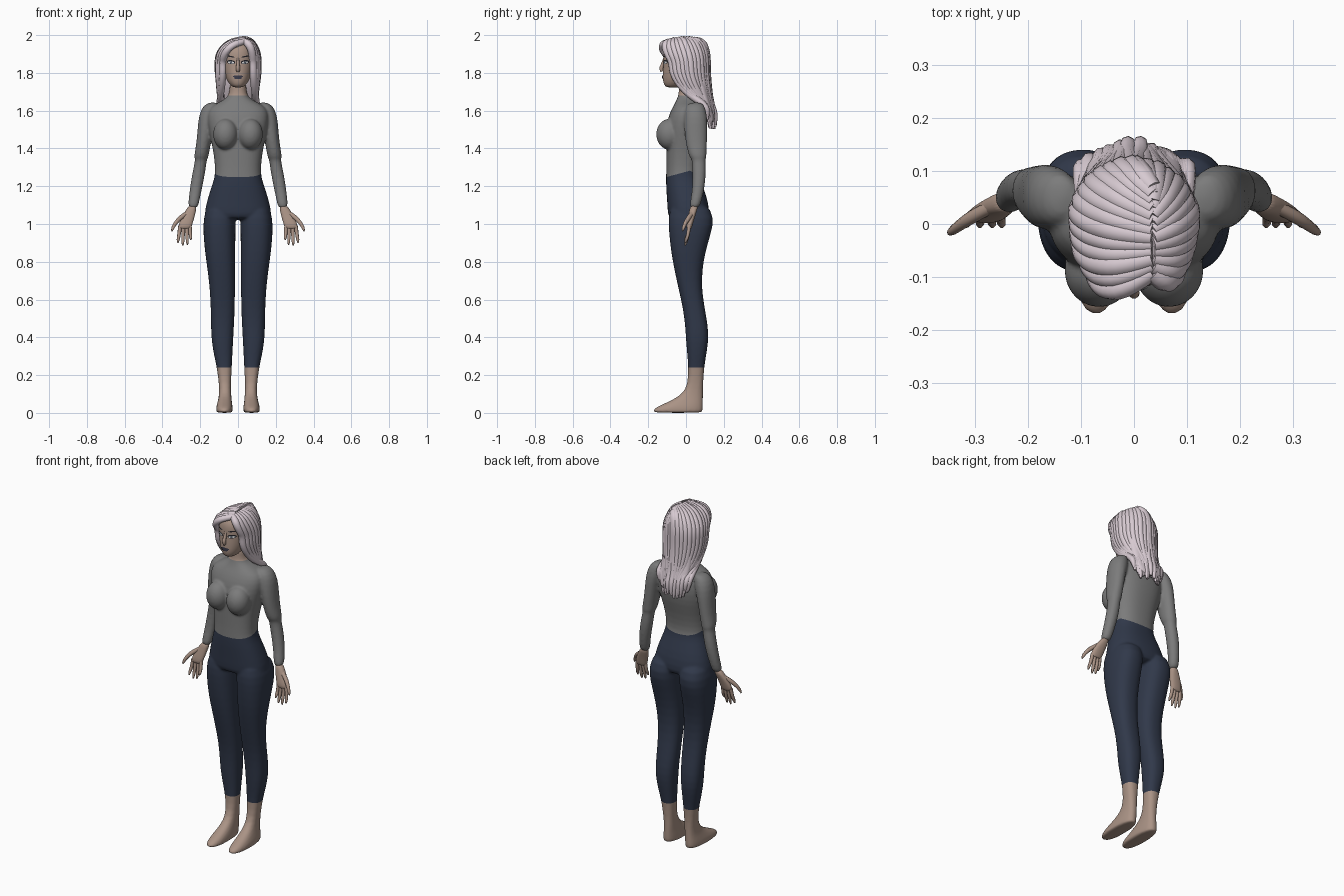
import bpy, bmesh, math, random
from mathutils import Vector
from mathutils.bvhtree import BVHTree

if "Cube" in bpy.data.objects:
    bpy.data.objects.remove(bpy.data.objects["Cube"])

random.seed(4)


def mat(name, r, g, b):
    m = bpy.data.materials.new(name)
    m.diffuse_color = (r, g, b, 1)
    m.use_nodes = True
    m.node_tree.nodes["Principled BSDF"].inputs["Base Color"].default_value = m.diffuse_color
    return m


SKIN = mat("skin", 0.40, 0.29, 0.235)
SHIRT = mat("grey shirt", 0.20, 0.20, 0.20)
PANTS = mat("navy trousers", 0.030, 0.040, 0.068)
HAIR = mat("pale hair", 0.68, 0.59, 0.64)
LIPS = mat("dark lips", 0.045, 0.045, 0.07)
LINER = mat("dark liner", 0.015, 0.015, 0.02)
WHITE = mat("eye white", 0.75, 0.75, 0.75)
IRIS = mat("grey iris", 0.10, 0.12, 0.15)


def loft(bm, rows, s=1, n=2.4, seg=28):
    """Stack of rounded sections; rows are (z, x0, x1, y_front, y_back)."""
    rings = []
    for z, x0, x1, y0, y1 in rows:
        ring = []
        for i in range(seg):
            a = 2 * math.pi * i / seg
            c, d = math.cos(a), math.sin(a)
            px = math.copysign(abs(c) ** (2 / n), c)
            py = math.copysign(abs(d) ** (2 / n), d)
            ring.append(bm.verts.new((s * ((x0 + x1) / 2 + px * (x1 - x0) / 2),
                                      (y0 + y1) / 2 + py * (y1 - y0) / 2, z)))
        rings.append(ring)
    for a, b in zip(rings, rings[1:]):
        for i in range(seg):
            j = (i + 1) % seg
            bm.faces.new((a[i], a[j], b[j], b[i]))
    bm.faces.new(rings[0])
    bm.faces.new(rings[-1])


def ball(bm, center, radii):
    new = bmesh.ops.create_uvsphere(bm, u_segments=28, v_segments=18, radius=1)["verts"]
    for v in new:
        v.co = Vector([v.co[k] * radii[k] + center[k] for k in range(3)])


def bake(ob):
    """Replace an object by its evaluated, smooth shaded mesh."""
    bpy.context.view_layer.update()
    dg = bpy.context.evaluated_depsgraph_get()
    me = bpy.data.meshes.new_from_object(ob.evaluated_get(dg))
    name, mats = ob.name, list(ob.data.materials)
    bpy.data.objects.remove(ob)
    me.materials.clear()
    for m in mats:
        me.materials.append(m)
    me.polygons.foreach_set("use_smooth", [True] * len(me.polygons))
    out = bpy.data.objects.new(name, me)
    bpy.context.collection.objects.link(out)
    return out


def finish(bm, name, mats, subsurf=0, voxel=0):
    bmesh.ops.recalc_face_normals(bm, faces=bm.faces[:])
    me = bpy.data.meshes.new(name)
    bm.to_mesh(me)
    bm.free()
    for m in mats:
        me.materials.append(m)
    ob = bpy.data.objects.new(name, me)
    bpy.context.collection.objects.link(ob)
    if subsurf:
        ob.modifiers.new("sub", 'SUBSURF').levels = subsurf
    if voxel:
        r = ob.modifiers.new("fuse", 'REMESH')
        r.mode = 'VOXEL'
        r.voxel_size = voxel
        sm = ob.modifiers.new("soften", 'SMOOTH')
        sm.factor, sm.iterations = 0.5, 4
    return bake(ob)


def tubes(name, paths, m, res=2):
    """Tapered tubes; each path is a list of (x, y, z, radius)."""
    cu = bpy.data.curves.new(name, 'CURVE')
    cu.dimensions = '3D'
    cu.bevel_depth, cu.bevel_resolution, cu.use_fill_caps = 1, res, True
    for path in paths:
        sp = cu.splines.new('NURBS')
        sp.points.add(len(path) - 1)
        for p, (x, y, z, r) in zip(sp.points, path):
            p.co, p.radius = (x, y, z, 1), r
        sp.order_u, sp.use_endpoint_u, sp.resolution_u = 3, True, 4
    cu.materials.append(m)
    ob = bpy.data.objects.new(name, cu)
    bpy.context.collection.objects.link(ob)
    return bake(ob)


# Body: torso, bust, legs with feet and sleeves fused into one skin
torso = [(1.76, .044, -.045, .06), (1.70, .045, -.035, .065), (1.67, .055, -.045, .078),
         (1.645, .10, -.055, .09), (1.62, .15, -.07, .10), (1.58, .165, -.09, .11),
         (1.52, .16, -.105, .115), (1.45, .145, -.105, .105), (1.38, .13, -.105, .085),
         (1.30, .121, -.104, .07), (1.25, .123, -.106, .072), (1.20, .14, -.106, .09),
         (1.12, .166, -.10, .118), (1.05, .18, -.097, .125), (1.02, .17, -.085, .11)]
leg = [(1.12, .012, .16, -.08, .11), (1.03, .012, .184, -.095, .152), (.95, .013, .184, -.09, .132),
       (.85, .015, .175, -.079, .102), (.75, .016, .16, -.06, .085), (.65, .016, .149, -.038, .084),
       (.55, .017, .144, -.015, .10), (.45, .022, .143, -.003, .118), (.38, .026, .14, 0, .119),
       (.30, .03, .126, .008, .106), (.24, .033, .112, .012, .096), (.15, .038, .10, .01, .09),
       (.10, .036, .10, -.02, .09), (.07, .034, .105, -.07, .09), (.045, .03, .112, -.125, .09),
       (.025, .028, .116, -.168, .09), (.008, .028, .116, -.175, .088), (0, .031, .112, -.168, .085)]
arm = [(1.645, .11, .155, .02, .085), (1.62, .10, .19, -.005, .10), (1.57, .11, .208, -.01, .113),
       (1.50, .13, .214, -.01, .113), (1.42, .145, .221, 0, .111), (1.37, .154, .231, .013, .108),
       (1.35, .158, .231, .022, .108), (1.34, .166, .226, .032, .102), (1.28, .172, .24, .035, .106),
       (1.20, .188, .253, .035, .10), (1.13, .203, .262, .025, .085), (1.08, .212, .265, .015, .07)]
bm = bmesh.new()
loft(bm, [(z, -w, w, f, b) for z, w, f, b in torso])
for s in (-1, 1):
    loft(bm, leg, s)
    loft(bm, arm, s, 2.1)
    ball(bm, (s * .066, -.088, 1.475), (.066, .070, .082))
body = finish(bm, "body", [SKIN, SHIRT, PANTS], 1, .007)

# Clothing borders: cut the mesh at hem, waist and neckline, then colour by height
bm = bmesh.new()
bm.from_mesh(body.data)
for co, no in (((0, 0, .24), (0, 0, 1)), ((0, 0, 1.68), (0, 0, 1)),
               ((0, .02, 1.282), (0, -.27, 1)), ((0, .02, 1.282), (0, .5, 1))):
    bmesh.ops.bisect_plane(bm, geom=bm.verts[:] + bm.edges[:] + bm.faces[:],
                           plane_co=co, plane_no=no, dist=1e-5)
for f in bm.faces:
    x, y, z = f.calc_center_median()
    waist = 1.282 + min(.27 * (y - .02), -.5 * (y - .02))
    sleeve = z > 1.07 and abs(x) > .187 - (z - 1.1) * .2
    f.material_index = 0 if z < .24 or z > 1.68 else 1 if sleeve or z > waist else 2
    f.smooth = True
bm.to_mesh(body.data)
bm.free()

# Hands: flat palm with four fingers and a thumb turned outward
palm = [(1.10, .218, .26, .022, .066), (1.07, .222, .278, .018, .058), (1.03, .232, .304, .008, .045),
        (.99, .244, .316, 0, .034), (.972, .25, .313, .004, .028)]
fingers = [(.255, .25, .915), (.272, .268, .89), (.289, .292, .886), (.306, .318, .90)]
for s, side in ((-1, "right"), (1, "left")):
    bm = bmesh.new()
    loft(bm, palm, s, 2.3, 20)
    finish(bm, side + "_palm", [SKIN], 1)
    paths = [[(s * a, .017, .99, .0105), (s * (a + b) / 2, .012, .945, .0095),
              (s * b, -.002, z + .01, .008), (s * b, -.004, z, .003)] for a, b, z in fingers]
    paths.append([(s * .265, .035, 1.06, .012), (s * .305, .015, 1.035, .013),
                  (s * .335, -.006, 1.0, .010), (s * .348, -.016, .972, .008), (s * .35, -.018, .962, .003)])
    tubes(side + "_fingers", paths, SKIN)

# Head with nose
head_rows = [(1.722, .022, -.10, -.04), (1.735, .04, -.116, -.01), (1.76, .06, -.123, .05),
             (1.79, .071, -.123, .07), (1.82, .079, -.122, .09), (1.86, .086, -.119, .10),
             (1.90, .088, -.121, .105), (1.94, .08, -.11, .10), (1.972, .05, -.07, .06)]
bm = bmesh.new()
loft(bm, [(z, -w, w, f, b) for z, w, f, b in head_rows], 1, 2.2)
head = finish(bm, "head", [SKIN], 2)
tubes("nose", [[(0, -.112, 1.885, .006), (0, -.122, 1.85, .008), (0, -.134, 1.822, .012),
                (0, -.126, 1.808, .009)]], SKIN, 3)

# Face details: thin plates projected on the head
bm = bmesh.new()
bm.from_mesh(head.data)
tree = BVHTree.FromBMesh(bm)
bm.free()


def plate(name, cx, cz, rx, rz, m, lift, tilt=0):
    b = bmesh.new()

    def put(r, a):
        u, v = rx * r * math.cos(a), rz * r * math.sin(a)
        x = cx + u * math.cos(tilt) - v * math.sin(tilt)
        z = cz + u * math.sin(tilt) + v * math.cos(tilt)
        hit = tree.ray_cast(Vector((x, -1, z)), Vector((0, 1, 0)))[0]
        return b.verts.new((x, (hit.y if hit else -.1) - lift, z))

    n = 20
    mid = put(0, 0)
    rings = [[put(r, 2 * math.pi * i / n) for i in range(n)] for r in (.5, 1)]
    for i in range(n):
        j = (i + 1) % n
        b.faces.new((mid, rings[0][i], rings[0][j]))
        b.faces.new((rings[0][i], rings[1][i], rings[1][j], rings[0][j]))
    finish(b, name, [m])


for s, side in ((-1, "right"), (1, "left")):
    plate(side + "_eye_liner", s * .037, 1.857, .022, .011, LINER, .002, s * .12)
    plate(side + "_eye_white", s * .037, 1.855, .017, .0065, WHITE, .0035, s * .12)
    plate(side + "_iris", s * .037, 1.856, .0065, .0065, IRIS, .005)
    plate(side + "_eyebrow", s * .041, 1.887, .024, .0035, LINER, .002, s * .15)
plate("upper_lip", 0, 1.781, .027, .006, LIPS, .004)
plate("lower_lip", 0, 1.774, .022, .007, LIPS, .005)

# Hair: inner cap and back mass
bm = bmesh.new()
ball(bm, (0, .012, 1.862), (.106, .106, .106))
loft(bm, [(1.88, -.10, .10, 0, .112), (1.75, -.10, .10, .0, .112), (1.66, -.092, .092, .06, .128),
          (1.58, -.085, .085, .105, .15), (1.53, -.07, .07, .12, .152)])
finish(bm, "hair_base", [HAIR], 1)

# Hair: long locks falling from an off-centre parting
PART = .035
for s, side in ((-1, "right"), (1, "left")):
    locks, n = [], 13
    for i in range(n):
        t = i / (n - 1)
        phi = math.radians(-42 + 130 * t)
        yp = -.092 + .16 * t
        zp = 1.979 - 1.5 * yp * yp
        ex, ey = s * .107 * math.cos(phi), .11 * math.sin(phi)
        r = random.uniform(.018, .022)
        path = []
        for deg in (0, 25, 50, 72, 90):
            a = math.radians(deg)
            k = math.sin(a)
            bulge = .05 * (1 - t) ** 2 * math.sin(2 * a) * (1 if s < 0 else .6)
            path.append((PART + (ex - PART) * k, yp + (ey - yp) * k - bulge,
                         1.86 + (zp - 1.86) * math.cos(a), r * (.8 if deg == 0 else 1)))
        # lower part sweeps back behind the shoulders
        bx, by = s * (.102 - .09 * t), .10 + .035 * t
        for z, w in ((1.80, .03), (1.74, .22), (1.68, .55), (1.63, 1)):
            path.append((ex + (bx - ex) * w, ey + (by - ey) * w, z, r * (1 - .2 * w)))
        end = 1.56 - .05 * min(1, 2.5 * t) + random.uniform(-.01, .02)
        dy = random.uniform(.008, .022)
        path.append((bx * .97, by + dy, (1.63 + end) / 2, r * .75))
        path.append((bx * .93, by + dy, end, r * .3))
        locks.append(path)
    tubes(side + "_hair_locks", locks, HAIR, 2)
